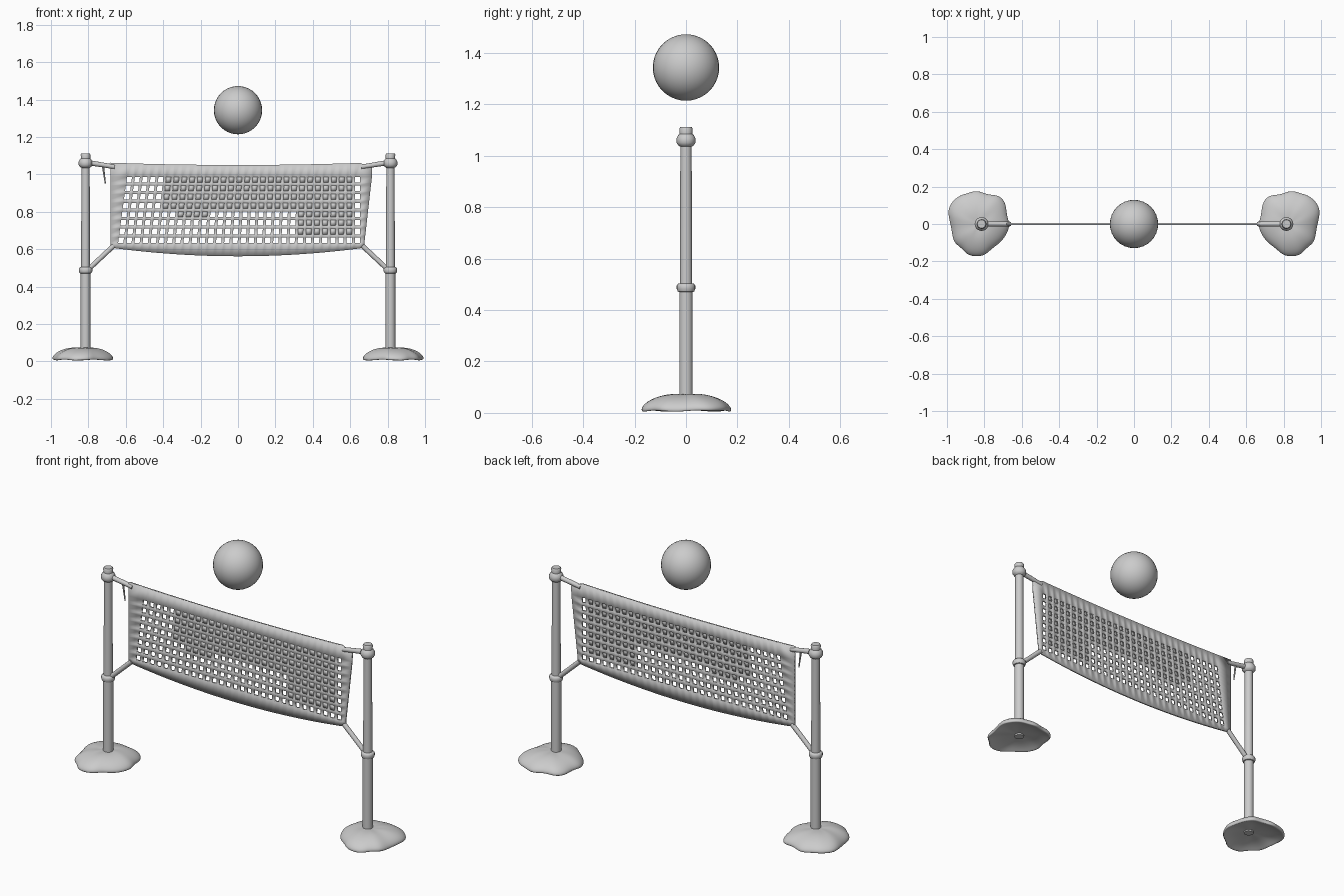
import bpy, bmesh, math
from mathutils import Vector

if "Cube" in bpy.data.objects:
    bpy.data.objects.remove(bpy.data.objects["Cube"])


def finish(name, bm, angle=40):
    bmesh.ops.recalc_face_normals(bm, faces=bm.faces)
    me = bpy.data.meshes.new(name)
    bm.to_mesh(me)
    bm.free()
    ob = bpy.data.objects.new(name, me)
    bpy.context.collection.objects.link(ob)
    bpy.ops.object.select_all(action='DESELECT')
    ob.select_set(True)
    bpy.context.view_layer.objects.active = ob
    bpy.ops.object.shade_smooth_by_angle(angle=math.radians(angle))
    return ob


def rings_mesh(name, rings, angle=40):
    """Skin a stack of closed rings and cap both ends."""
    bm = bmesh.new()
    loops = [[bm.verts.new(p) for p in r] for r in rings]
    n = len(loops[0])
    for a, b in zip(loops, loops[1:]):
        for i in range(n):
            bm.faces.new((a[i], a[(i + 1) % n], b[(i + 1) % n], b[i]))
    bm.faces.new(loops[0])
    bm.faces.new(loops[-1])
    return finish(name, bm, angle)


def lathe(name, x, profile, n=20):
    return rings_mesh(name, [[(x + r * math.cos(2 * math.pi * i / n),
                               r * math.sin(2 * math.pi * i / n), z)
                              for i in range(n)] for r, z in profile])


def rod(name, a, b, r0, r1, n=12):
    a, b = Vector(a), Vector(b)
    q = (b - a).to_track_quat('Z', 'Y')
    return rings_mesh(name, [[p + q @ Vector((r * math.cos(2 * math.pi * i / n),
                                              r * math.sin(2 * math.pi * i / n), 0))
                              for i in range(n)] for p, r in ((a, r0), (b, r1))])


POST_X = 0.815
POST = [(0.026, 0.025), (0.026, 0.47), (0.032, 0.472), (0.036, 0.482), (0.036, 0.495),
        (0.031, 0.502), (0.024, 0.504), (0.022, 1.035), (0.030, 1.04), (0.037, 1.05),
        (0.037, 1.068), (0.030, 1.08), (0.025, 1.085), (0.026, 1.105), (0.022, 1.112)]
# wavy outline of the sand mound, around its centre
OUTLINE = [(0.165, 0.10), (0.165, 0.04), (0.145, -0.03), (0.14, -0.10), (0.09, -0.13),
           (0.06, -0.175), (-0.03, -0.178), (-0.065, -0.135), (-0.13, -0.095),
           (-0.175, -0.01), (-0.15, 0.04), (-0.15, 0.11), (-0.11, 0.16),
           (-0.05, 0.155), (0.01, 0.186), (0.06, 0.165), (0.11, 0.155)]
# scale and height: over the top, round the rim, and hollow beneath
MOUND = [(0.08, 0.072), (0.35, 0.074), (0.6, 0.066), (0.82, 0.050), (0.95, 0.032),
         (1.0, 0.016), (0.97, 0.004), (0.88, 0.012), (0.6, 0.028), (0.1, 0.034)]

for side, s in (("left", -1), ("right", 1)):
    # post with collars
    lathe(side + "_post", s * POST_X, POST)
    # base mound
    rings = []
    for t, z in MOUND:
        rings.append([(s * (0.83 + t * x), t * y,
                       max(0, z + 0.005 * t * math.sin(i * 2.1)))
                      for i, (x, y) in enumerate(OUTLINE)])
    base = rings_mesh(side + "_base", rings, 180)
    sub = base.modifiers.new("round", 'SUBSURF')
    sub.levels = sub.render_levels = 2
    # arms holding the net
    rod(side + "_upper_arm", (s * POST_X, 0, 1.065), (s * 0.66, 0, 1.04), 0.014, 0.012)
    rod(side + "_lower_arm", (s * POST_X, 0, 0.478), (s * 0.665, 0, 0.618), 0.013, 0.013)

# loose cord end
rod("loose_cord", (-0.722, 0, 1.045), (-0.709, 0, 0.95), 0.006, 0.003, 8)

# net layout: wide borders outside, cords and holes alternating inside
COLS, ROWS, OPEN = 30, 8, 0.64


def lines(n):
    out = []
    for i in range(n):
        out += [(i + 0.5 - OPEN / 2) / n, (i + 0.5 + OPEN / 2) / n]
    return out


def net_point(i, j):
    us, vs = lines(COLS), lines(ROWS)
    v = 0 if j == 0 else 1 if j == 2 * ROWS + 1 else vs[j - 1]
    if i == 0:
        x = -0.683
    elif i == 2 * COLS + 1:
        x = 0.675 + 0.042 * v
    else:
        left = -0.65 + 0.05 * v
        x = left + (0.66 - left) * us[i - 1]
    u = x / 0.68
    if j == 0:
        z = 0.562 + 0.046 * u * u
    elif j == 2 * ROWS + 1:
        z = 1.05 + 0.012 * u * u - (0.028 if x > 0.69 else 0)
    else:
        z = 0.625 + 0.37 * v
    return x, z


def net_part(name, y, thick, keep):
    bm = bmesh.new()
    verts = [[None] * (2 * ROWS + 2) for _ in range(2 * COLS + 2)]
    for i in range(2 * COLS + 2):
        for j in range(2 * ROWS + 2):
            x, z = net_point(i, j)
            verts[i][j] = bm.verts.new((x, y, z))
    for i in range(2 * COLS + 1):
        for j in range(2 * ROWS + 1):
            q = (verts[i][j], verts[i + 1][j], verts[i + 1][j + 1], verts[i][j + 1])
            c = sum((p.co for p in q), Vector()) / 4
            if keep(i % 2 == 1 and j % 2 == 1, c.x, c.z):
                bm.faces.new(q)
    bmesh.ops.delete(bm, geom=[p for p in bm.verts if not p.link_faces], context='VERTS')
    ob = finish(name, bm)
    sol = ob.modifiers.new("thickness", 'SOLIDIFY')
    sol.thickness, sol.offset = thick, 0
    return ob


def covered(x, z):
    upper = z > 0.83 and -0.4 < x < 0.6
    right = 0.32 < x < 0.6 and z > 0.68
    patch = -0.32 < x < -0.17 and z > 0.78
    return upper or right or patch


# net with border, and the thin film closing part of its front
net_part("net", 0, 0.012, lambda hole, x, z: not hole)
net_part("net_front_film", -0.004, 0.003, lambda hole, x, z: hole and covered(x, z))

# ball
bm = bmesh.new()
bmesh.ops.create_uvsphere(bm, u_segments=32, v_segments=20, radius=0.129)
bmesh.ops.translate(bm, verts=bm.verts, vec=(0, 0, 1.343))
finish("ball", bm, 180)
